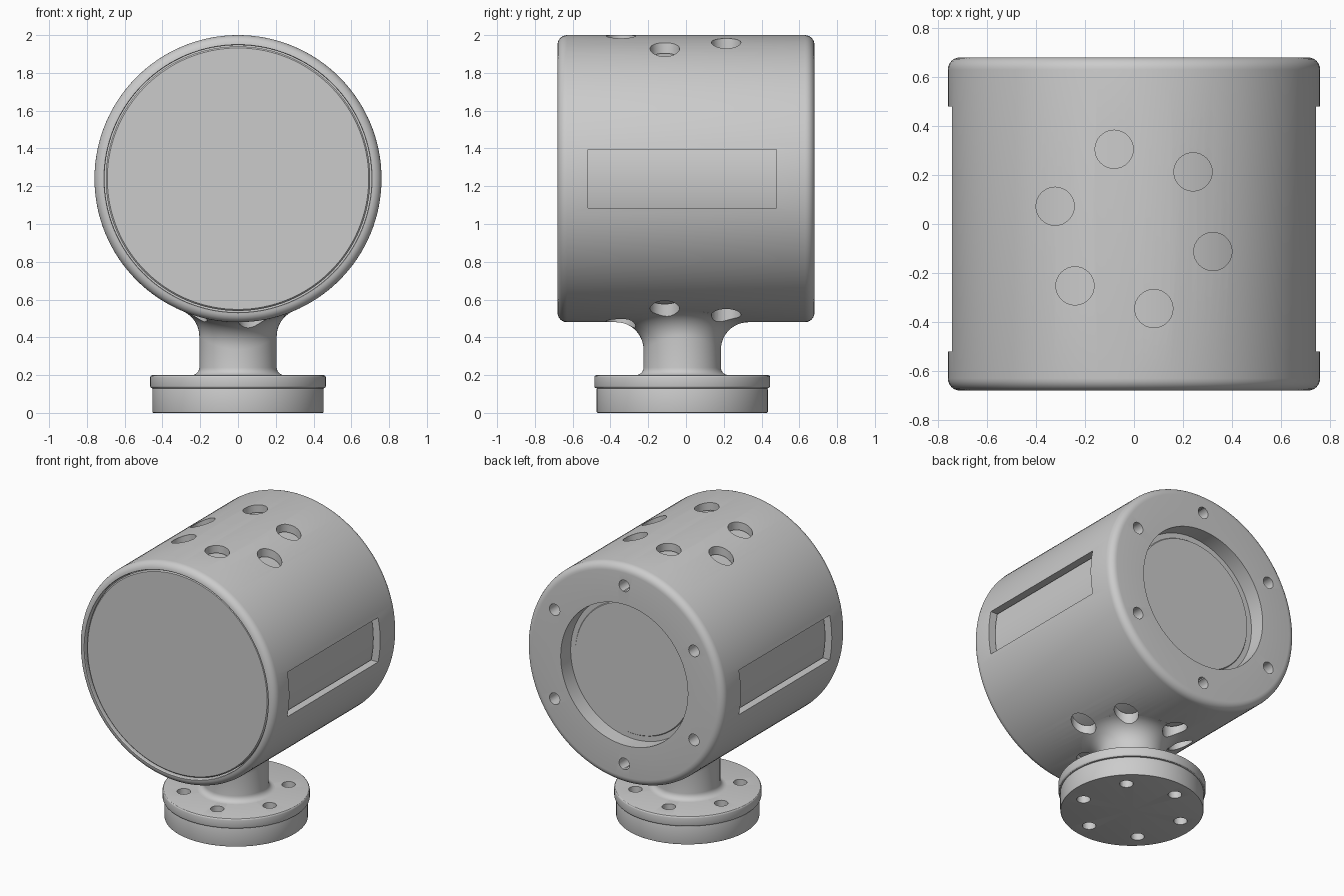
import bpy, bmesh
from math import sin, cos, pi, sqrt, radians
from mathutils import Vector, Matrix

if "Cube" in bpy.data.objects:
    bpy.data.objects.remove(bpy.data.objects["Cube"], do_unlink=True)

grey = bpy.data.materials.new("plain grey")
grey.use_nodes = True
colour = (0.6, 0.6, 0.6, 1)
grey.diffuse_color = colour
grey.node_tree.nodes["Principled BSDF"].inputs["Base Color"].default_value = colour

AXIS_Z, BODY_R, HALF = 1.24, 0.76, 0.68   # drum
POST_Y, POST_R, FLARE = -0.02, 0.205, 0.145  # post
RING_R = 0.335                            # screw circle in the foot
ALONG_Y = Matrix.Translation((0, 0, AXIS_Z)) @ Matrix.Rotation(-pi / 2, 4, 'X')
UPRIGHT = Matrix.Translation((0, POST_Y, 0))


def finish(bm, name):
    bmesh.ops.recalc_face_normals(bm, faces=bm.faces)
    mesh = bpy.data.meshes.new(name)
    bm.to_mesh(mesh)
    bm.free()
    mesh.materials.append(grey)
    ob = bpy.data.objects.new(name, mesh)
    bpy.context.collection.objects.link(ob)
    return ob


def skin(rows, name, closed):
    """Bridge rings of points; a closed profile joins last ring to first."""
    bm = bmesh.new()
    rings = [[bm.verts.new(p) for p in row] for row in rows]
    n = len(rings[0])
    pairs = list(zip(rings, rings[1:])) + ([(rings[-1], rings[0])] if closed else [])
    for a, b in pairs:
        for i in range(n):
            j = (i + 1) % n
            bm.faces.new((a[i], a[j], b[j], b[i]))
    if not closed:
        for ring in (rings[0], rings[-1]):
            mid = bm.verts.new(sum((v.co for v in ring), Vector()) / n)
            for i in range(n):
                bm.faces.new((ring[i], ring[(i + 1) % n], mid))
    return finish(bm, name)


def lathe(profile, name, matrix, closed=False, n=128):
    rows = [[matrix @ Vector((r * cos(2 * pi * i / n), r * sin(2 * pi * i / n), h))
             for i in range(n)] for r, h in profile]
    return skin(rows, name, closed)


def arc(r, h, rad, start, end, steps=6):
    return [(r + rad * cos(radians(start + (end - start) * k / steps)),
             h + rad * sin(radians(start + (end - start) * k / steps)))
            for k in range(steps + 1)]


def disc(radius, low, high, name, bevel=0.012):
    profile = (arc(radius - bevel, low + bevel, bevel, -90, 0, 3)
               + arc(radius - bevel, high - bevel, bevel, 0, 90, 3))
    return lathe(profile, name, UPRIGHT)


def hole_ring(radius, circle, first, low, high, matrix):
    """Six cylindrical cutters on a circle, in one mesh."""
    bm = bmesh.new()
    for k in range(6):
        a = radians(first + 60 * k)
        place = Matrix.Translation((circle * cos(a), circle * sin(a), (low + high) / 2))
        bmesh.ops.create_cone(bm, cap_ends=True, segments=32, radius1=radius,
                              radius2=radius, depth=high - low, matrix=matrix @ place)
    return finish(bm, "hole_cutter")


def cut(ob, cutter):
    cutter.hide_render = True
    mod = ob.modifiers.new("cut", 'BOOLEAN')
    mod.object, mod.operation, mod.solver = cutter, 'DIFFERENCE', 'EXACT'
    bpy.context.view_layer.objects.active = ob
    bpy.ops.object.modifier_apply(modifier=mod.name)


# Drum housing: rounded shell open at the front, with a ring wall at the back
e = 0.05
housing = lathe([(0.707, -HALF + 0.005)]
                + arc(BODY_R - e, -HALF + e, e, -90, 0)
                + arc(BODY_R - e, HALF - e, e, 0, 90)
                + [(0.49, HALF), (0.49, 0.57), (0.707, 0.57)],
                "housing", ALONG_Y, closed=True)

# Inner drum seen at the front, the back opening, the side slots and the holes
lathe([(0.692, -0.668), (0.7, -0.66), (0.7, 0.568), (0.455, 0.568), (0.45, 0.575)],
      "inner_drum", ALONG_Y)

# Post: small fillet at the foot, rolling-ball flare into the round housing
def post_row(fn, n=96):
    return [fn(2 * pi * i / n) for i in range(n)]

def flare_point(a, t):
    axis = Vector((0, POST_Y + (POST_R + FLARE) * sin(a), AXIS_Z))
    x = (POST_R + FLARE) * cos(a)
    ball = axis + Vector((x, 0, -sqrt((BODY_R + FLARE) ** 2 - x * x)))
    inward = Vector((-cos(a), -sin(a), 0))
    toward = (axis - ball).normalized()
    if t > 1:                      # last ring sinks into the housing wall
        return ball + toward * (FLARE + 0.02)
    return ball + inward.slerp(toward, t) * FLARE

rows = [post_row(lambda a: UPRIGHT @ Vector((r * cos(a), r * sin(a), h)))
        for r, h in arc(POST_R + 0.04, 0.24, 0.04, 270, 180)]
rows += [post_row(lambda a: flare_point(a, k / 12)) for k in range(13)]
rows.append(post_row(lambda a: flare_point(a, 2)))
post = skin(rows, "post", False)

# Foot: base disc with a slightly wider flange on top
base = disc(0.453, 0, 0.13, "base_disc", 0.006)
flange = disc(0.465, 0.13, 0.2, "foot_flange")

# Wide access holes through housing and flare, narrow screw holes in the foot
access = hole_ring(0.078, RING_R, 44, 0.26, 2.1, UPRIGHT)
screws = hole_ring(0.043, RING_R, 44, -0.1, 0.3, UPRIGHT)
back_screws = hole_ring(0.04, 0.62, 30, 0.5, 0.8, ALONG_Y)

# Side slots
bm = bmesh.new()
for side in (-1, 1):
    box = Matrix.Translation((side * 0.75, -0.02, AXIS_Z)) @ Matrix.Diagonal((0.3, 1, 0.31, 1))
    bmesh.ops.create_cube(bm, size=1, matrix=box)
slots = finish(bm, "slot_cutter")

for ob, cutters in ((housing, (access, back_screws, slots)), (post, (access,)),
                    (base, (screws,)), (flange, (screws,))):
    for cutter in cutters:
        cut(ob, cutter)
for cutter in (access, screws, back_screws, slots):
    bpy.data.objects.remove(cutter, do_unlink=True)

# Smooth round surfaces, sharp edges
bpy.ops.object.select_all(action='DESELECT')
for ob in bpy.context.collection.objects:
    if ob.type == 'MESH':
        ob.select_set(True)
        bpy.context.view_layer.objects.active = ob
bpy.ops.object.shade_smooth_by_angle(angle=radians(30))
